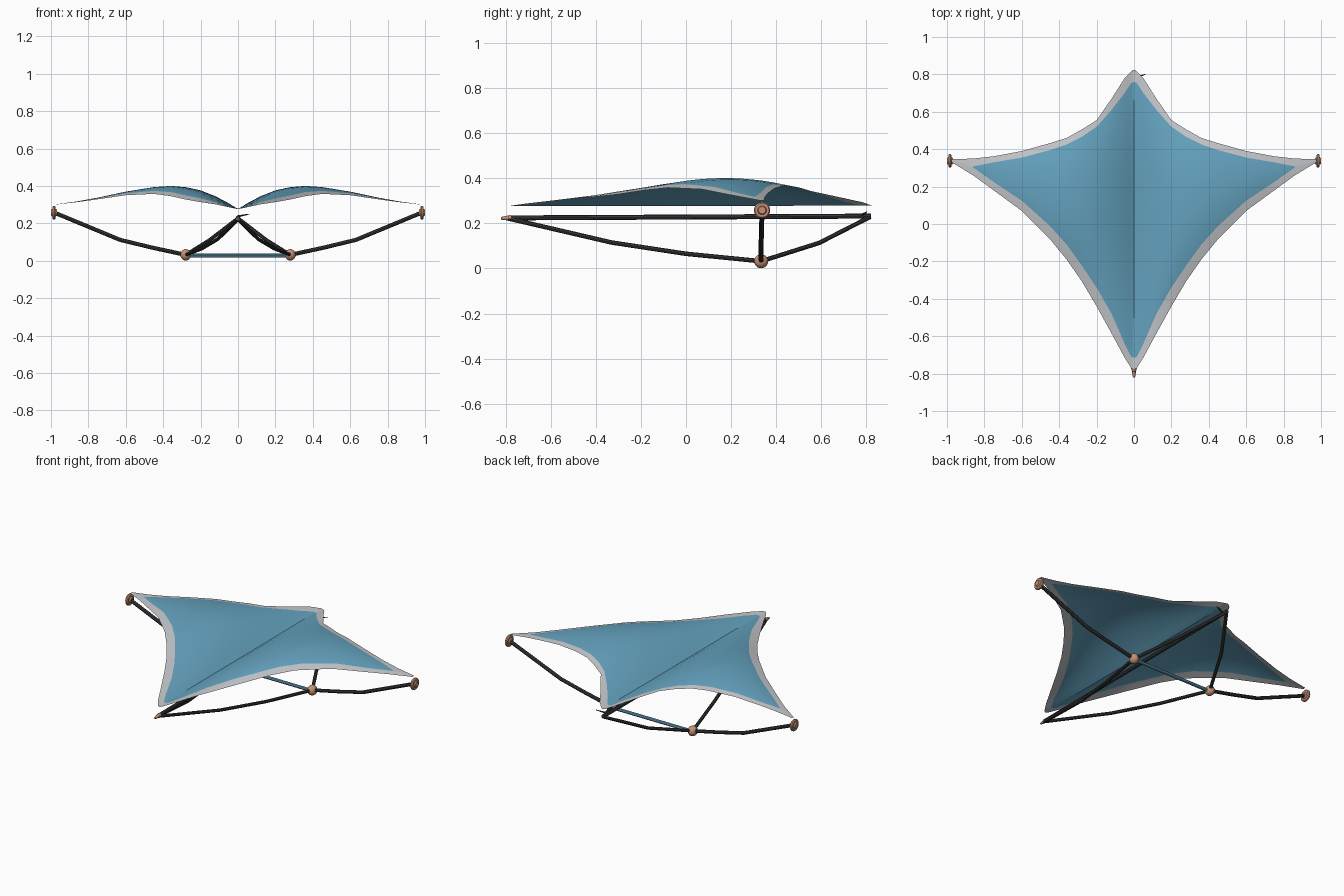
import bpy, bmesh, math
from mathutils import Vector

if "Cube" in bpy.data.objects:
    bpy.data.objects.remove(bpy.data.objects["Cube"])


def material(name, rgb):
    m = bpy.data.materials.new(name)
    m.diffuse_color = (*rgb, 1)
    m.use_nodes = True
    m.node_tree.nodes["Principled BSDF"].inputs["Base Color"].default_value = m.diffuse_color
    return m


BLUE = material("sail blue", (0.13, 0.37, 0.53))
GREY = material("hem grey", (0.56, 0.58, 0.60))
BLACK = material("rod black", (0.04, 0.04, 0.043))
COPPER = material("copper", (0.56, 0.29, 0.18))


def finish(name, bm, mats, angle=40):
    me = bpy.data.meshes.new(name)
    bm.to_mesh(me)
    bm.free()
    ob = bpy.data.objects.new(name, me)
    bpy.context.collection.objects.link(ob)
    for m in mats:
        me.materials.append(m)
    bpy.ops.object.select_all(action='DESELECT')
    ob.select_set(True)
    bpy.context.view_layer.objects.active = ob
    bpy.ops.object.shade_smooth_by_angle(angle=math.radians(angle))
    return ob


def rod(name, pts, r, mat, r_end=None, sides=8):
    """Polyline tube with capped ends."""
    bm = bmesh.new()
    pts = [Vector(p) for p in pts]
    rings = []
    for i, p in enumerate(pts):
        d = (pts[min(i + 1, len(pts) - 1)] - pts[max(i - 1, 0)]).normalized()
        ref = Vector((0, 0, 1)) if abs(d.z) < 0.9 else Vector((0, 1, 0))
        u = d.cross(ref).normalized()
        v = u.cross(d)
        t = i / (len(pts) - 1)
        rr = r + ((r if r_end is None else r_end) - r) * t
        rings.append([bm.verts.new(p + rr * (math.cos(a) * u + math.sin(a) * v))
                      for a in (2 * math.pi * k / sides for k in range(sides))])
    for a, b in zip(rings, rings[1:]):
        for k in range(sides):
            bm.faces.new((a[k], a[(k + 1) % sides], b[(k + 1) % sides], b[k]))
    bm.faces.new(rings[0])
    bm.faces.new(rings[-1])
    bmesh.ops.recalc_face_normals(bm, faces=bm.faces)
    return finish(name, bm, [mat])


def lathe_x(name, centre, profile, mat, n=20):
    """Spin (x, radius) profile around the x axis."""
    bm = bmesh.new()
    vs = [bm.verts.new((x, 0, r)) for x, r in profile]
    es = [bm.edges.new(p) for p in zip(vs, vs[1:])]
    bmesh.ops.spin(bm, geom=vs + es, cent=(0, 0, 0), axis=(1, 0, 0),
                   angle=2 * math.pi, steps=n, use_duplicate=False)
    bmesh.ops.remove_doubles(bm, verts=bm.verts, dist=1e-5)
    bmesh.ops.recalc_face_normals(bm, faces=bm.faces)
    bmesh.ops.translate(bm, verts=bm.verts, vec=centre)
    return finish(name, bm, [mat])


# Sail: x, front edge, front hem, back hem, back edge, z front, z crest, z back
STATIONS = [
    (0.00, -0.78, -0.715, 0.760, 0.825, 0.277, 0.277, 0.279),
    (0.015, -0.77, -0.71, 0.755, 0.815, 0.279, 0.286, 0.282),
    (0.05, -0.715, -0.64, 0.70, 0.78, 0.287, 0.308, 0.294),
    (0.12, -0.585, -0.48, 0.61, 0.67, 0.302, 0.345, 0.318),
    (0.20, -0.44, -0.34, 0.52, 0.555, 0.314, 0.376, 0.343),
    (0.28, -0.305, -0.22, 0.465, 0.505, 0.328, 0.393, 0.358),
    (0.36, -0.19, -0.11, 0.425, 0.46, 0.346, 0.400, 0.366),
    (0.45, -0.08, -0.01, 0.395, 0.432, 0.358, 0.394, 0.367),
    (0.60, 0.07, 0.125, 0.355, 0.39, 0.351, 0.370, 0.354),
    (0.75, 0.18, 0.225, 0.33, 0.362, 0.329, 0.338, 0.332),
    (0.86, 0.26, 0.302, 0.308, 0.35, 0.314, 0.318, 0.317),
    (0.975, 0.330, 0.337, 0.339, 0.346, 0.301, 0.302, 0.302),
]
stations = []
for a, b in zip(STATIONS, STATIONS[1:]):
    stations += [a, tuple((p + q) / 2 for p, q in zip(a, b))]
stations.append(STATIONS[-1])

ROWS = 12
bm = bmesh.new()
for s in (1, -1):
    grid = []
    for x, yf, fi, bi, yb, zf, zm, zb in stations:
        ys = [yf] + [fi + (bi - fi) * k / ROWS for k in range(ROWS + 1)] + [yb]
        col = []
        for y in ys:
            v = (y - yf) / (yb - yf)
            z = zf + (zb - zf) * v + 4 * v * (1 - v) * (zm - (zf + zb) / 2)
            col.append(bm.verts.new((s * x, y, z)))
        grid.append(col)
    for a, b in zip(grid, grid[1:]):
        for k in range(ROWS + 2):
            quad = (a[k], b[k], b[k + 1], a[k + 1])
            f = bm.faces.new(quad if s > 0 else quad[::-1])
            tip = abs(f.calc_center_median().x) > 0.86
            f.material_index = 1 if k in (0, ROWS + 1) or tip else 0
bmesh.ops.remove_doubles(bm, verts=bm.verts, dist=1e-5)
finish("sail", bm, [BLUE, GREY], 30)

# Straight spine with its tail hook and nose cap
rod("spine", [(0, -0.79, 0.224), (0, 0.82, 0.232)], 0.011, BLACK)
rod("tail_hook", [(0, 0.78, 0.238), (0.06, 0.80, 0.25)], 0.006, BLACK, 0.002)
rod("nose_cap", [(0, -0.775, 0.224), (0, -0.82, 0.222)], 0.013, COPPER, 0.006, 12)

# Cross bar between the two lower joints
JY, JZ = 0.333, 0.032
rod("cross_bar", [(-0.28, JY, JZ - 0.004), (0.28, JY, JZ - 0.004)], 0.01, BLUE)

# Bent frame rods, joints and wing tip discs on both sides
BALL = [(0.028 * -math.cos(math.pi * k / 10), 0.031 * math.sin(math.pi * k / 10))
        for k in range(11)]
DISC = [(-0.016, 0), (-0.016, 0.016), (-0.009, 0.020), (-0.009, 0.031),
        (-0.004, 0.036), (0.004, 0.036), (0.009, 0.031), (0.009, 0.020),
        (0.016, 0.016), (0.016, 0)]
for s, side in ((1, "right"), (-1, "left")):
    j = (s * 0.28, JY, JZ)
    rod(side + "_front_rod", [(0, -0.79, 0.222), (s * 0.11, -0.33, 0.115),
                              (s * 0.195, 0, 0.065), j], 0.010, BLACK)
    rod(side + "_back_rod", [j, (s * 0.15, 0.59, 0.113), (0, 0.815, 0.228)], 0.010, BLACK)
    rod(side + "_wing_rod", [j, (s * 0.46, JY, 0.071), (s * 0.63, JY, 0.112),
                             (s * 0.975, JY + 0.004, 0.255)], 0.011, BLACK)
    lathe_x(side + "_joint", j, BALL, COPPER)
    lathe_x(side + "_wing_tip_disc", (s * 0.984, 0.337, 0.258), DISC, COPPER)
